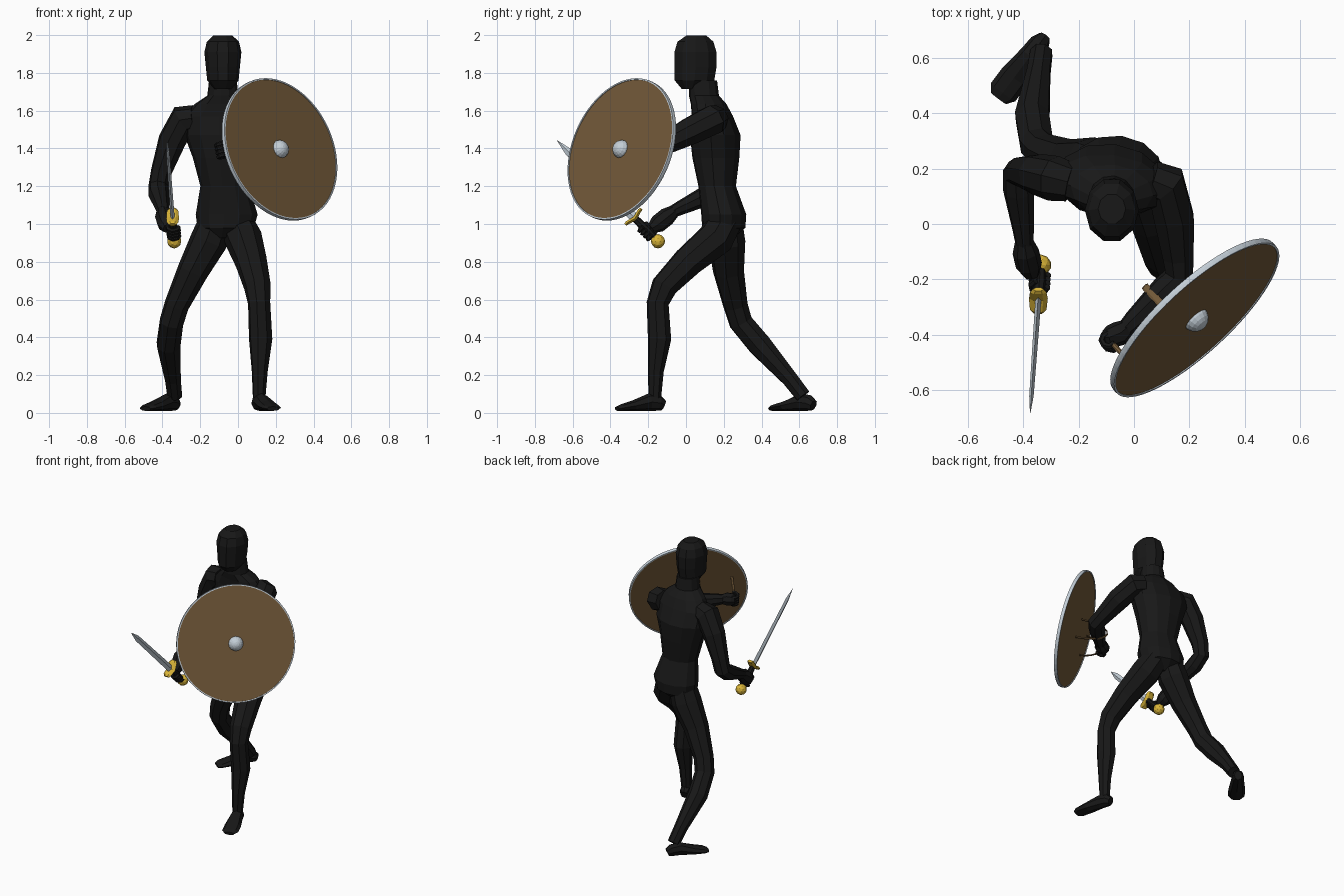
import bpy, bmesh, math
from mathutils import Vector as V, Matrix

if "Cube" in bpy.data.objects:
    bpy.data.objects.remove(bpy.data.objects["Cube"])


def material(name, rgb):
    m = bpy.data.materials.new(name)
    m.diffuse_color = (*rgb, 1)
    m.use_nodes = True
    m.node_tree.nodes["Principled BSDF"].inputs["Base Color"].default_value = m.diffuse_color
    return m


BLACK = material("black", (0.009, 0.009, 0.009))
BROWN = material("brown", (0.17, 0.10, 0.04))
STEEL = material("steel", (0.55, 0.62, 0.68))
GOLD = material("gold", (0.70, 0.46, 0.04))


def finish(name, bm, mat):
    bmesh.ops.recalc_face_normals(bm, faces=bm.faces)
    me = bpy.data.meshes.new(name)
    bm.to_mesh(me)
    bm.free()
    me.materials.append(mat)
    ob = bpy.data.objects.new(name, me)
    bpy.context.collection.objects.link(ob)
    return ob


def loft(name, rings, mat=BLACK, sides=8, side=None, axis=None):
    """Skin elliptical rings (point, rx, ry) along a path; side fixes the ring's x axis."""
    pts = [V(r[0]) for r in rings]
    bm, loops, q, prev = bmesh.new(), [], None, None
    for i, r in enumerate(rings):
        a = (pts[i] - pts[max(i - 1, 0)]).normalized()
        b = (pts[min(i + 1, len(pts) - 1)] - pts[i]).normalized()
        t = V(axis).normalized() if axis else (a + b).normalized()
        if side is not None:
            y = t.cross(V(side)).normalized()
            x = y.cross(t)
        else:
            q = t.to_track_quat('Z', 'Y') if q is None else prev.rotation_difference(t) @ q
            x, y = q @ V((1, 0, 0)), q @ V((0, 1, 0))
        prev = t
        rx, ry = r[1], r[-1]
        loops.append([bm.verts.new(pts[i] + x * rx * math.cos(k * math.tau / sides)
                                   + y * ry * math.sin(k * math.tau / sides)) for k in range(sides)])
    for lo, hi in zip(loops, loops[1:]):
        for k in range(sides):
            n = (k + 1) % sides
            bm.faces.new((lo[k], lo[n], hi[n], hi[k]))
    bm.faces.new(loops[0])
    bm.faces.new(loops[-1])
    return finish(name, bm, mat)


# torso and head: stacked horizontal sections, chest turned slightly
loft("torso", [((-.08, .19, .925), .04, .06), ((-.065, .2, .98), .15, .115), ((-.06, .2, 1.05), .165, .12),
               ((-.07, .165, 1.2), .13, .10), ((-.08, .158, 1.35), .16, .125), ((-.085, .155, 1.47), .20, .135),
               ((-.085, .14, 1.57), .205, .11), ((-.08, .12, 1.635), .15, .095), ((-.08, .095, 1.68), .083, .08),
               ((-.08, .09, 1.76), .074, .075)], sides=12, side=(1, -.12, 0), axis=(0, 0, 1))
loft("head", [((-.08, .03, 1.715), .045, .055), ((-.08, .045, 1.76), .083, .11), ((-.08, .05, 1.83), .09, .117),
              ((-.08, .05, 1.91), .098, .117), ((-.08, .05, 1.965), .085, .10), ((-.08, .055, 1.998), .05, .055)],
     sides=10, side=(1, 0, 0), axis=(0, 0, 1))

# arms with hands at the ends
loft("right_arm", [((-.23, .15, 1.56), .07), ((-.29, .165, 1.55), .083), ((-.35, .18, 1.44), .075),
                   ((-.405, .19, 1.28), .057), ((-.42, .185, 1.2), .055), ((-.418, .12, 1.155), .056),
                   ((-.40, -.03, 1.085), .038), ((-.397, -.07, 1.065), .033)])
loft("right_hand", [((-.398, -.06, 1.07), .033), ((-.392, -.10, 1.04), .048), ((-.38, -.15, 1.0), .048),
                    ((-.37, -.185, .975), .028)])
loft("left_arm", [((.06, .16, 1.56), .07), ((.115, .14, 1.55), .083), ((.145, .02, 1.49), .077),
                  ((.16, -.12, 1.42), .06), ((.162, -.19, 1.395), .056), ((.115, -.24, 1.39), .057),
                  ((.0, -.35, 1.39), .04), ((-.03, -.38, 1.39), .033)])
loft("left_hand", [((-.025, -.375, 1.39), .033), ((-.05, -.395, 1.39), .045), ((-.09, -.41, 1.39), .042),
                   ((-.112, -.412, 1.39), .025)])

# legs in a long stride
loft("rear_leg", [((-.12, .21, 1.01), .09), ((-.155, .215, .91), .10), ((-.24, .225, .75), .083),
                  ((-.325, .262, .57), .066), ((-.352, .29, .48), .065), ((-.368, .39, .36), .066),
                  ((-.345, .55, .18), .045), ((-.335, .62, .09), .042)])
loft("front_leg", [((-.01, .205, 1.01), .09), ((.03, .155, .92), .10), ((.07, .01, .80), .085),
                   ((.103, -.115, .67), .072), ((.112, -.15, .58), .06), ((.12, -.14, .39), .063),
                   ((.115, -.16, .22), .043), ((.112, -.165, .08), .034)])


def foot(name, heel, toe):
    heel, toe = V((*heel, 0)), V((*toe, 0))
    loft(name, [(heel.lerp(toe, f) + V((0, 0, h + .01)), w, h) for f, w, h in
                [(0, .025, .03), (.1, .038, .042), (.3, .042, .047), (.65, .055, .028), (.9, .055, .018),
                 (1, .035, .012)]], sides=8)


foot("rear_foot", (-.325, .675), (-.49, .455))
foot("front_foot", (.098, -.12), (.185, -.365))


def fingers(name, centre, axis, start, sweep, radius=.03):
    """Four fingers curled round a grip axis."""
    axis = V(axis).normalized()
    start = (V(start) - axis * V(start).dot(axis)).normalized()
    for i in range(4):
        c = V(centre) + axis * (i - 1.5) * .021
        loft(f"{name}_{i + 1}", [(c + (Matrix.Rotation(sweep * k / 5, 3, axis) @ start) * radius, .012)
                                 for k in range(6)], sides=6)


# sword: u runs along the blade, w across it
guard = V((-.346, -.27, 1.03))
u = V((-.05, -.70, .70)).normalized()
w = V((1, 0, 0)).cross(u).normalized()
X = (1, 0, 0)
loft("blade", [(guard, .011, .024), (guard + u * .50, .008, .02), (guard + u * .585, .001, .001)],
     STEEL, 4, X, tuple(u))
loft("guard", [(guard + w * s + u * (.012 if abs(s) > .04 else 0), r, h) for s, r, h in
               [(-.06, .02, .009), (-.045, .03, .012), (0, .034, .013), (.045, .03, .012), (.06, .02, .009)]],
     GOLD, 6, X, tuple(w))
loft("grip", [(guard - u * d, r) for d, r in [(0, .019), (.07, .023), (.15, .018)]], BLACK, 8, X, tuple(u))
bm = bmesh.new()
bmesh.ops.create_icosphere(bm, subdivisions=2, radius=.038, matrix=Matrix.Translation(guard - u * .172))
finish("pommel", bm, GOLD)
fingers("right_finger", guard - u * .095, u, (-.5, .7, .7), 4.2)

# shield: n points out of its face
centre = V((.22, -.34, 1.395))
n = V((.646, -.70, .30)).normalized()
face = Matrix.Translation(centre) @ n.to_track_quat('Z', 'Y').to_matrix().to_4x4()
R = .393
bm = bmesh.new()
bmesh.ops.create_cone(bm, cap_ends=True, segments=64, radius1=R - .004, radius2=R - .004, depth=.014, matrix=face)
finish("shield_board", bm, BROWN)
bm = bmesh.new()
profile = [(R - .009, -.011), (R - .001, -.011), (R, 0), (R - .001, .011), (R - .009, .011)]
rows = [[bm.verts.new(face @ V((r * math.cos(a), r * math.sin(a), z))) for r, z in profile]
        for a in (math.tau * k / 64 for k in range(64))]
for k in range(64):
    a, b = rows[k], rows[(k + 1) % 64]
    for j in range(5):
        bm.faces.new((a[j], b[j], b[(j + 1) % 5], a[(j + 1) % 5]))
finish("shield_rim", bm, STEEL)
bm = bmesh.new()
bmesh.ops.create_uvsphere(bm, u_segments=16, v_segments=10, radius=.05, matrix=face)
bmesh.ops.bisect_plane(bm, geom=bm.verts[:] + bm.edges[:] + bm.faces[:], plane_co=centre, plane_no=n,
                       clear_inner=True)
finish("shield_boss", bm, STEEL)

# forearm strap and hand grip on the back of the shield
elbow, hand = V((.145, -.21, 1.39)), V((-.085, -.425, 1.39))
d = (hand - elbow).normalized()
d = (d - n * d.dot(n)).normalized()
s = n.cross(d)
for name, p, wide, half, width in [("arm_strap", elbow.lerp(hand, .28), .068, .205, .014),
                                   ("hand_strap", hand, .075, .13, .009)]:
    base = p - n * (p - centre).dot(n)
    loft(name, [(base + s * wide * math.cos(a) - n * half * math.sin(a), width, .004)
                for a in (math.pi * k / 10 for k in range(11))], BROWN, 6, tuple(d))
fingers("left_finger", hand, s, -d - n, -4.2, .026)
